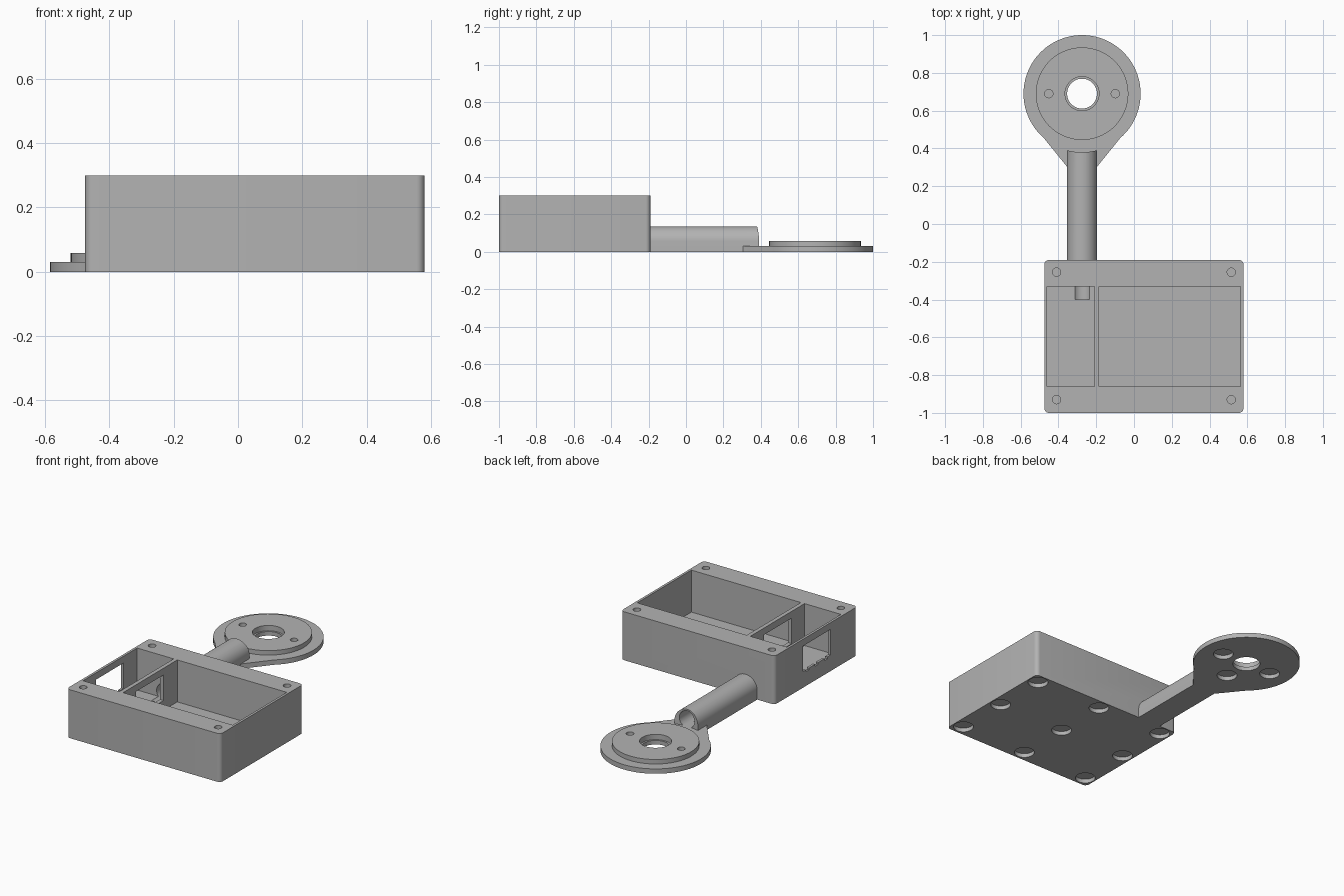
import bpy, bmesh, math
from mathutils import Matrix

default = bpy.data.objects.get("Cube")
if default:
    bpy.data.objects.remove(default, do_unlink=True)

GREY = (0.45, 0.45, 0.45, 1.0)
mat = bpy.data.materials.new("plain grey plastic")
mat.use_nodes = True
mat.diffuse_color = GREY
mat.node_tree.nodes["Principled BSDF"].inputs["Base Color"].default_value = GREY


def finish(name, bm):
    bmesh.ops.recalc_face_normals(bm, faces=bm.faces)
    mesh = bpy.data.meshes.new(name)
    bm.to_mesh(mesh)
    bm.free()
    mesh.materials.append(mat)
    obj = bpy.data.objects.new(name, mesh)
    bpy.context.collection.objects.link(obj)
    return obj


def box(name, x, y, z, radius=0):
    """Box from (min, max) ranges, optionally with rounded vertical edges."""
    bm = bmesh.new()
    bmesh.ops.create_cube(bm, size=1)
    for v in bm.verts:
        v.co = [r[0] if c < 0 else r[1] for c, r in zip(v.co, (x, y, z))]
    if radius:
        upright = [e for e in bm.edges
                   if (e.verts[0].co.xy - e.verts[1].co.xy).length < 1e-5]
        bmesh.ops.bevel(bm, geom=upright, offset=radius, segments=6,
                        profile=0.5, affect='EDGES')
    return finish(name, bm)


def cylinder(name, x, y, z0, z1, radius, sides=48):
    bm = bmesh.new()
    bmesh.ops.create_cone(bm, cap_ends=True, segments=sides, radius1=radius,
                          radius2=radius, depth=z1 - z0,
                          matrix=Matrix.Translation((x, y, (z0 + z1) / 2)))
    return finish(name, bm)


def prism(name, points, offset):
    """Extrude a closed outline of 3D points along an offset."""
    bm = bmesh.new()
    face = bm.faces.new([bm.verts.new(p) for p in points])
    out = bmesh.ops.extrude_face_region(bm, geom=[face])
    moved = [g for g in out["geom"] if isinstance(g, bmesh.types.BMVert)]
    bmesh.ops.translate(bm, verts=moved, vec=offset)
    return finish(name, bm)


def combine(target, tool, operation='DIFFERENCE'):
    mod = target.modifiers.new("cut", 'BOOLEAN')
    mod.operation = operation
    mod.solver = 'EXACT'
    mod.object = tool
    with bpy.context.temp_override(object=target, active_object=target):
        bpy.ops.object.modifier_apply(modifier=mod.name)
    bpy.data.objects.remove(tool, do_unlink=True)


def arc(cx, cy, radius, start, end, steps):
    for i in range(steps + 1):
        a = math.radians(start + (end - start) * i / steps)
        yield cx + radius * math.cos(a), cy + radius * math.sin(a)


ARM_X, HUB_Y = -0.275, 0.69
BORE_Z, BORE_R = 0.075, 0.052
MAGNET_R, MAGNET_DEPTH, SCREW_R = 0.058, 0.025, 0.022


def bore(y0, y1):
    tool = cylinder("bore", 0, 0, y0, y1, BORE_R)
    tool.data.transform(Matrix.Translation((ARM_X, 0, BORE_Z))
                        @ Matrix.Rotation(-math.pi / 2, 4, 'X'))
    return tool


# Enclosure with two open compartments
enclosure = box("enclosure", (-0.475, 0.58), (-1, -0.19), (0, 0.3), 0.025)
for x in ((-0.46, -0.21), (-0.185, 0.565)):
    combine(enclosure, box("pocket", x, (-0.86, -0.33), (0.04, 0.4)))

# Socket opening through the side wall and the partition, with sill notches
combine(enclosure, box("window", (-0.6, -0.1), (-0.735, -0.465), (0.1, 0.258)))
for y in (-0.69, -0.6, -0.51):
    combine(enclosure, box("notch", (-0.6, -0.4), (y - 0.015, y + 0.015), (0.088, 0.12)))

# Cable passage into the arm
combine(enclosure, bore(-0.4, -0.1))

# Screw holes in the rim and magnet recesses underneath
for x in (-0.41, 0.0525, 0.515):
    for y in (-0.93, -0.593, -0.255):
        combine(enclosure, cylinder("recess", x, y, -0.1, MAGNET_DEPTH, MAGNET_R, 32))
        if abs(x - 0.0525) > 0.1 and abs(y + 0.593) > 0.1:
            combine(enclosure, cylinder("screw", x, y, 0.17, 0.4, SCREW_R, 24))

# Arched hollow arm, its end cut to follow the round plate
outline = [(ARM_X + 0.08, -0.19, 0)]
outline += [(x, -0.19, z) for x, z in arc(ARM_X, 0.056, 0.08, 0, 180, 24)]
outline += [(ARM_X - 0.08, -0.19, 0)]
arm = prism("arm_tube", outline, (0, 0.585, 0))
combine(arm, cylinder("end_trim", ARM_X, HUB_Y, -0.1, 0.3, 0.31, 96))
combine(arm, bore(-0.3, 0.5))

# Teardrop base plate with raised disc
outline = [(x, y, 0) for x, y in arc(ARM_X, HUB_Y, 0.31, -49, 229, 80)]
outline += [(ARM_X - 0.077, 0.3, 0), (ARM_X + 0.077, 0.3, 0)]
plate = prism("mounting_plate", outline, (0, 0, 0.03))
combine(plate, cylinder("disc", ARM_X, HUB_Y, 0.015, 0.058, 0.245, 80), 'UNION')

# Stepped centre hole, screw holes and magnet recesses
combine(plate, cylinder("centre", ARM_X, HUB_Y, -0.1, 0.2, 0.079))
combine(plate, cylinder("counterbore", ARM_X, HUB_Y, 0.025, 0.2, 0.09))
for dx, dy in ((-0.176, 0), (0.176, 0), (0, -0.176)):
    combine(plate, cylinder("recess", ARM_X + dx, HUB_Y + dy, -0.1,
                            MAGNET_DEPTH, MAGNET_R, 32))
    if dx:
        combine(plate, cylinder("screw", ARM_X + dx, HUB_Y, 0.035, 0.2, SCREW_R, 24))

# Smooth round walls, crisp edges
bpy.ops.object.select_all(action='DESELECT')
for obj in (enclosure, arm, plate):
    obj.select_set(True)
bpy.context.view_layer.objects.active = enclosure
bpy.ops.object.shade_smooth_by_angle(angle=math.radians(30))
